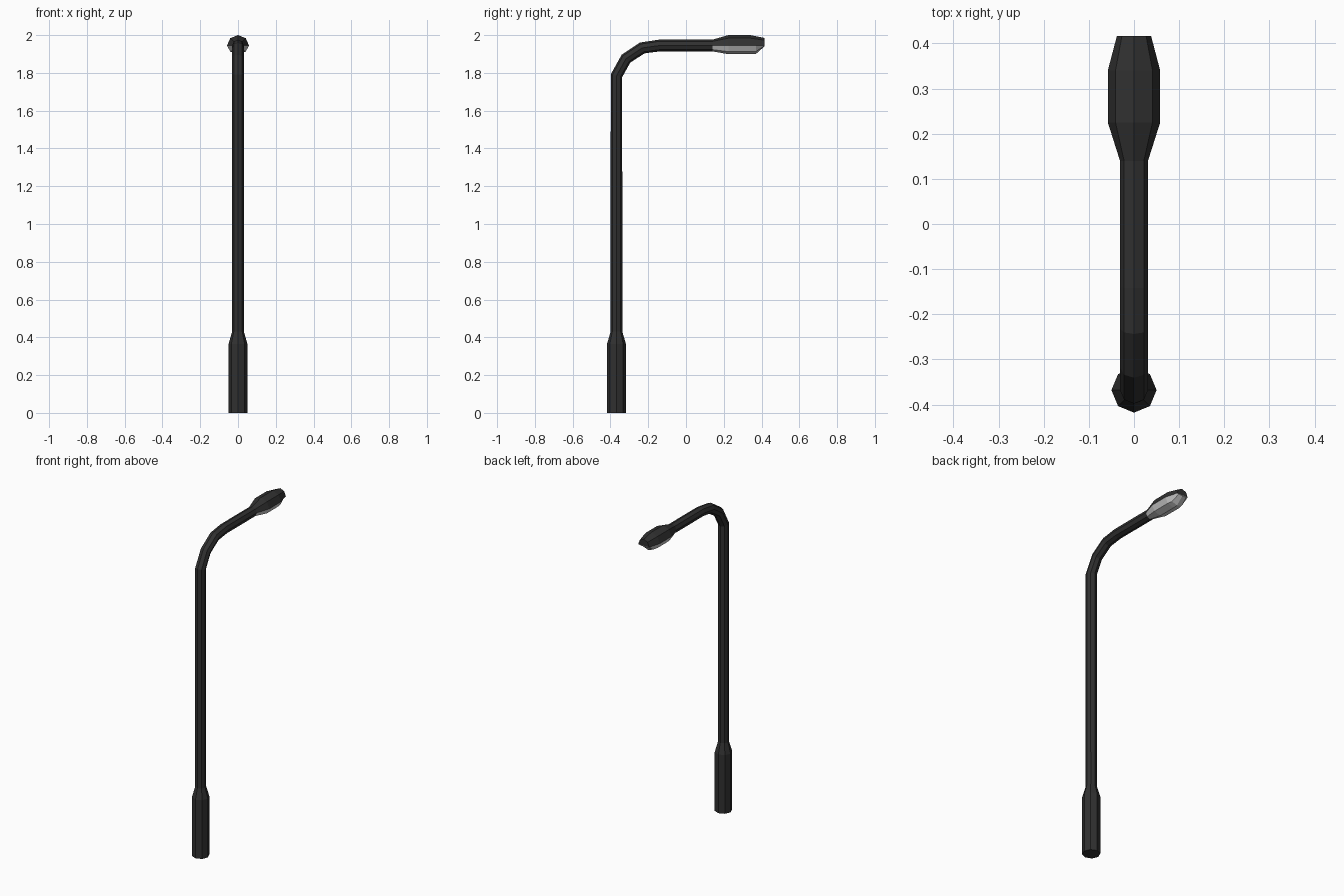
import bpy, math
from mathutils import Vector

if "Cube" in bpy.data.objects:
    bpy.data.objects.remove(bpy.data.objects["Cube"])


def material(name, c):
    m = bpy.data.materials.new(name)
    m.diffuse_color = (c, c, c, 1)
    m.use_nodes = True
    m.node_tree.nodes["Principled BSDF"].inputs["Base Color"].default_value = m.diffuse_color
    return m


dark = material("dark_metal", 0.03)
pale = material("pale_glass", 0.55)


def loft(name, rings, mat, closed, cap_first=False, cap_last=False):
    """Skin a list of equal-length point rings with flat quads."""
    n = len(rings[0])
    verts = [p for r in rings for p in r]
    faces = []
    for i in range(len(rings) - 1):
        for j in range(n if closed else n - 1):
            k = (j + 1) % n
            faces.append((i * n + j, i * n + k, (i + 1) * n + k, (i + 1) * n + j))
    if cap_first:
        faces.append(tuple(reversed(range(n))))
    if cap_last:
        faces.append(tuple(range(len(verts) - n, len(verts))))
    me = bpy.data.meshes.new(name)
    me.from_pydata(verts, [], faces)
    me.materials.append(mat)
    ob = bpy.data.objects.new(name, me)
    bpy.context.collection.objects.link(ob)
    return ob


def tube_ring(y, z, r, heading):
    """Octagon around the path, heading in degrees above +y."""
    h = math.radians(heading)
    side = Vector((1, 0, 0))
    out = Vector((0, -math.sin(h), math.cos(h)))
    return [Vector((0, y, z)) + r * (math.cos(a) * side - math.sin(a) * out)
            for a in (math.tau * i / 8 for i in range(8))]


# Pole with thick base and curved arm: y, z, radius, heading
path = [(-0.368, 0, 0.05, 90), (-0.368, 0.365, 0.05, 90), (-0.368, 0.43, 0.031, 90),
        (-0.368, 1.785, 0.031, 77), (-0.318, 1.875, 0.031, 47),
        (-0.232, 1.932, 0.031, 22), (-0.14, 1.945, 0.031, 4), (0.141, 1.945, 0.031, 0)]
loft("pole_and_arm", [tube_ring(*p) for p in path], dark, True, cap_first=True)


def half_ring(y, w, h, z=1.945):
    """Half octagon, h up or down from the seam height."""
    return [Vector((w * math.cos(a), y, z + h * math.sin(a)))
            for a in (math.pi * i / 4 for i in range(5))]


# Lamp housing, upper half of the head: y, half width, height
upper = [(0.14, 0.031, 0.031), (0.225, 0.058, 0.055), (0.34, 0.058, 0.055), (0.416, 0.038, 0.04)]
loft("lamp_housing", [half_ring(*r) for r in reversed(upper)], dark, False, cap_first=True)

# Lens, lower half of the head
lower = [(0.14, 0.031, -0.031), (0.225, 0.058, -0.046), (0.34, 0.058, -0.046),
         (0.37, 0.05, -0.045), (0.416, 0.038, -0.004)]
loft("lamp_lens", [half_ring(*r) for r in lower], pale, False, cap_last=True)
